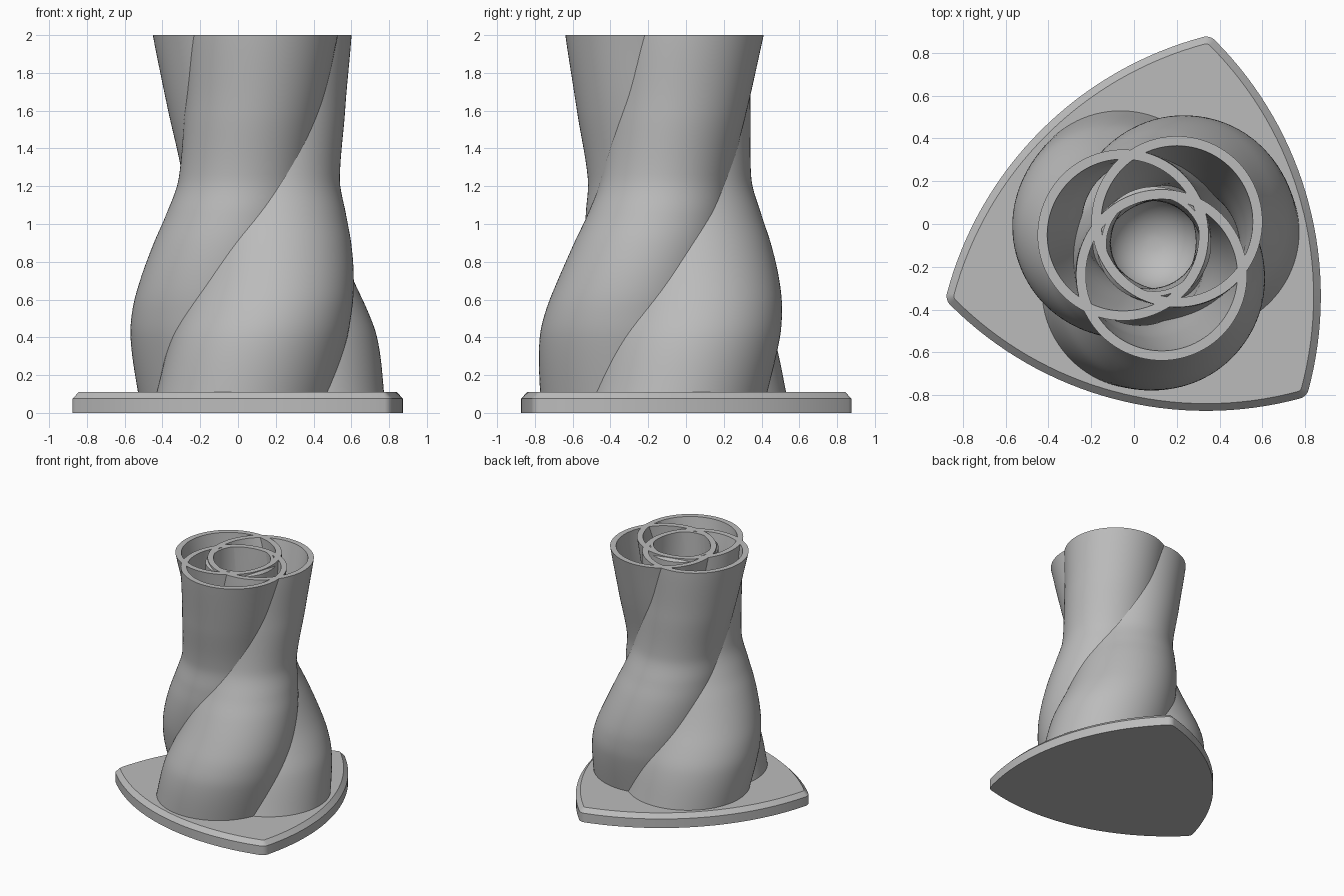
import bpy, bmesh, math
from mathutils import Vector

if "Cube" in bpy.data.objects:
    bpy.data.objects.remove(bpy.data.objects["Cube"])

CX, CY = 0.093, -0.093          # axis of the threefold symmetry
BASE_TOP, TOP = 0.11, 2.0

grey = bpy.data.materials.new("plain grey")
grey.diffuse_color = (0.5, 0.5, 0.5, 1)
grey.use_nodes = True
grey.node_tree.nodes["Principled BSDF"].inputs["Base Color"].default_value = grey.diffuse_color


def finish(name, bm, angle=35):
    bmesh.ops.recalc_face_normals(bm, faces=bm.faces)
    mesh = bpy.data.meshes.new(name)
    bm.to_mesh(mesh)
    bm.free()
    obj = bpy.data.objects.new(name, mesh)
    bpy.context.collection.objects.link(obj)
    mesh.materials.append(grey)
    bpy.ops.object.select_all(action='DESELECT')
    obj.select_set(True)
    bpy.context.view_layer.objects.active = obj
    bpy.ops.object.shade_smooth_by_angle(angle=math.radians(angle))
    return obj


def bridge(bm, a, b):
    n = len(a)
    for i in range(n):
        bm.faces.new((a[i], a[(i + 1) % n], b[(i + 1) % n], b[i]))


def ring(bm, cx, cy, r, z, n):
    return [bm.verts.new((cx + r * math.cos(2 * math.pi * i / n),
                          cy + r * math.sin(2 * math.pi * i / n), z)) for i in range(n)]


def smooth_table(keys, z):
    """Cubic Hermite interpolation through (z, value) pairs."""
    n = len(keys)

    def slope(i):
        a, b = keys[max(i - 1, 0)], keys[min(i + 1, n - 1)]
        return (b[1] - a[1]) / (b[0] - a[0])
    i = 0
    while i < n - 2 and z > keys[i + 1][0]:
        i += 1
    (z0, v0), (z1, v1) = keys[i], keys[i + 1]
    h = z1 - z0
    t = (z - z0) / h
    return ((2*t**3 - 3*t**2 + 1) * v0 + (t**3 - 2*t**2 + t) * h * slope(i)
            + (3*t**2 - 2*t**3) * v1 + (t**3 - t**2) * h * slope(i + 1))


# Base plate: rounded constant-width triangle with a chamfered top edge
def base_outline(r):
    side = 1.635
    R = side / math.sqrt(3)
    corners = [Vector((CX + R * math.cos(math.radians(a)), CY + R * math.sin(math.radians(a))))
               for a in (75, 195, 315)]
    pts = []
    for k, c in enumerate(corners):
        mid = 75 + 120 * k
        for j in range(9):                      # rounded corner
            a = math.radians(mid - 30 + 60 * j / 8)
            pts.append(c + r * Vector((math.cos(a), math.sin(a))))
        far = corners[(k + 2) % 3]              # long side, swung from the far corner
        for j in range(1, 32):
            a = math.radians(mid + 30 + 60 * j / 32)
            pts.append(far + (side + r) * Vector((math.cos(a), math.sin(a))))
    return pts


bm = bmesh.new()
loops = [[bm.verts.new((p.x, p.y, z)) for p in base_outline(r)]
         for r, z in ((0.058, 0), (0.058, 0.075), (0.024, BASE_TOP))]
for a, b in zip(loops, loops[1:]):
    bridge(bm, a, b)
bm.faces.new(loops[0])
bm.faces.new(loops[-1])
finish("base_plate", bm, 25)

# Three overlapping tubes that twist about the axis and swell near the bottom
RADIUS = [(0.11, .467), (0.4, .467), (0.55, .449), (0.7, .427), (0.9, .40),
          (1.05, .374), (1.24, .347), (1.6, .365), (2.0, .40)]
OFFSET = [(0.11, .22), (0.4, .215), (0.55, .207), (0.7, .185), (0.9, .145),
          (1.05, .118), (1.24, .10), (1.6, .12), (2.0, .15)]
TWIST = [(0.11, 0), (0.4, 20), (0.65, 41), (0.9, 62), (1.1, 83), (1.3, 104),
         (1.5, 122), (1.7, 136), (2.0, 149)]
WALL, SIDES, LEVELS = 0.045, 96, 64

for k in range(3):
    bm = bmesh.new()
    outer, inner = [], []
    for j in range(LEVELS + 1):
        z = BASE_TOP + (TOP - BASE_TOP) * j / LEVELS
        a = math.radians(15 + 120 * k + smooth_table(TWIST, z))
        d, r = smooth_table(OFFSET, z), smooth_table(RADIUS, z)
        x, y = CX + d * math.cos(a), CY + d * math.sin(a)
        outer.append(ring(bm, x, y, r, z, SIDES))
        inner.append(ring(bm, x, y, r - WALL, z, SIDES))
    for wall in (outer, inner):
        for a, b in zip(wall, wall[1:]):
            bridge(bm, a, b)
    bridge(bm, outer[-1], inner[-1])
    bridge(bm, outer[0], inner[0])
    finish("twisted_tube_%d" % (k + 1), bm)

# Central round tube with a bowl-shaped bottom
bore = 0.222
profile = [(0.268, BASE_TOP), (0.268, 1.975), (0.245, TOP), (bore, TOP)]
profile += [(bore * math.cos(t), 0.36 - bore * math.sin(t))
            for t in (math.pi / 2 * i / 12 for i in range(12))]
bm = bmesh.new()
loops = [ring(bm, CX, CY, r, z, 72) for r, z in profile]
for a, b in zip(loops, loops[1:]):
    bridge(bm, a, b)
bm.faces.new(loops[-1])
bm.faces.new(loops[0])
finish("center_tube", bm)
